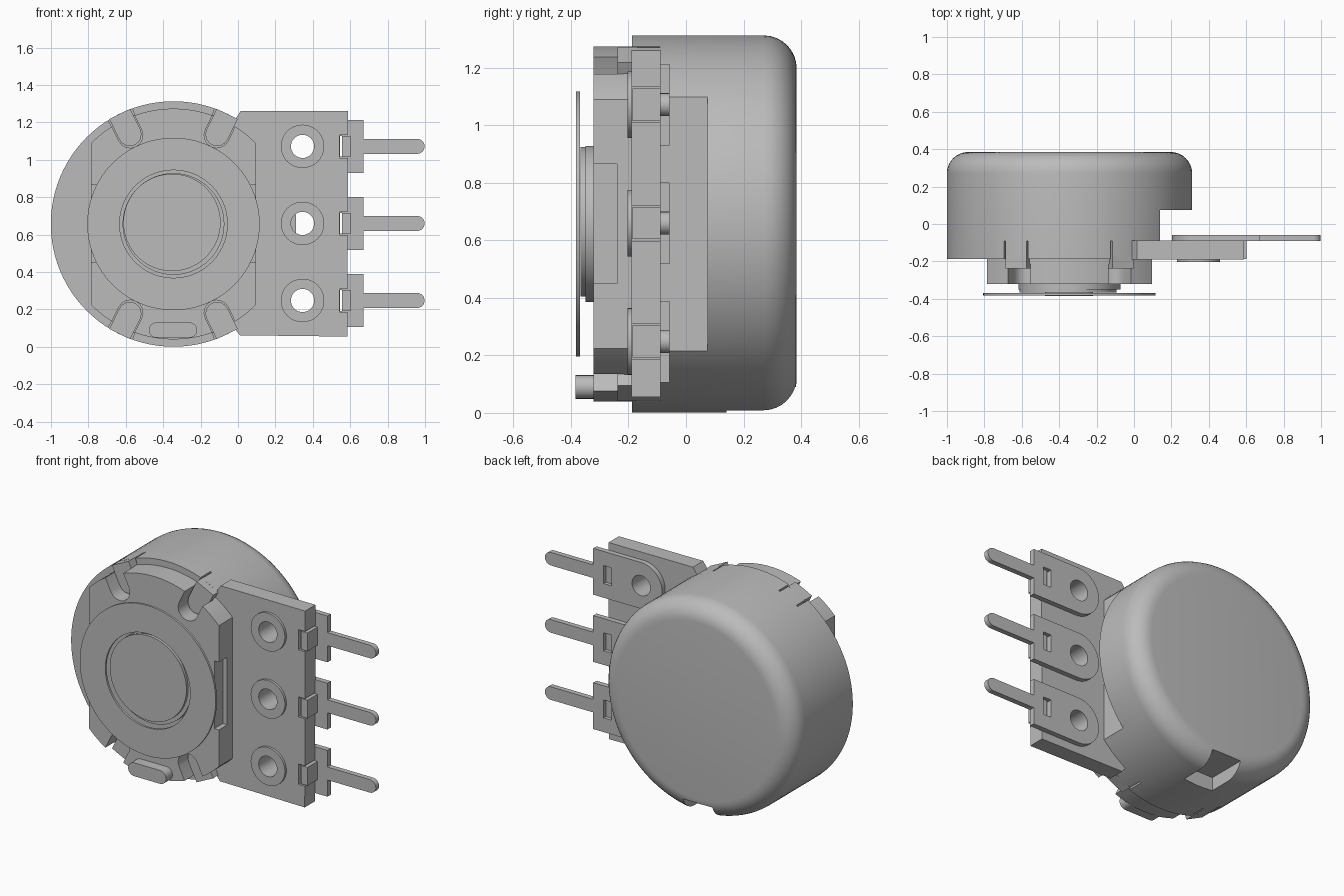
import bpy, bmesh
from math import sin, cos, pi, radians, sqrt

if "Cube" in bpy.data.objects:
    bpy.data.objects.remove(bpy.data.objects["Cube"])

metal = bpy.data.materials.new("plain grey")
metal.use_nodes = True
GREY = (0.5, 0.5, 0.5, 1)
metal.diffuse_color = GREY
metal.node_tree.nodes["Principled BSDF"].inputs["Base Color"].default_value = GREY

CX, CZ, R = -0.345, 0.657, 0.656      # axis and radius of the can
FRONT, BACK = -0.187, 0.385           # can front and back
ROWS = (0.248, 0.66, 1.072)           # terminal heights


def arc(cx, cz, r, a0=0, a1=360, n=72):
    """Points on an arc in the xz plane; a full circle omits the repeat."""
    steps = n if a1 - a0 == 360 else n - 1
    return [(cx + r * cos(radians(a0 + (a1 - a0) * i / steps)),
             cz + r * sin(radians(a0 + (a1 - a0) * i / steps))) for i in range(n)]


def rect(x0, x1, z0, z1):
    return [(x0, z0), (x1, z0), (x1, z1), (x0, z1)]


def radial(angle, r0, r1, w):
    """Strip pointing outwards from the can axis, rounded at its inner end."""
    h = w / 2
    local = [(r1, -h), (r1, h)] + arc(r0 + h, 0, h, 90, 270, 9)
    c, s = cos(radians(angle)), sin(radians(angle))
    return [(CX + u * c - v * s, CZ + u * s + v * c) for u, v in local]


def prism(name, pts, y0, y1, round_back=0):
    """Extrude an xz outline from y0 to y1, with an optional rounded back edge."""
    bm = bmesh.new()
    front = bm.faces.new([bm.verts.new((x, y0, z)) for x, z in pts])
    out = bmesh.ops.extrude_face_region(bm, geom=[front])
    new = [v for v in out["geom"] if isinstance(v, bmesh.types.BMVert)]
    bmesh.ops.translate(bm, verts=new, vec=(0, y1 - y0, 0))
    bmesh.ops.recalc_face_normals(bm, faces=bm.faces)
    if round_back:
        rim = [e for e in bm.edges if all(v in new for v in e.verts)]
        bmesh.ops.bevel(bm, geom=rim, offset=round_back, segments=8,
                        profile=0.5, affect='EDGES')
    mesh = bpy.data.meshes.new(name)
    bm.to_mesh(mesh)
    bm.free()
    mesh.materials.append(metal)
    ob = bpy.data.objects.new(name, mesh)
    bpy.context.collection.objects.link(ob)
    return ob


def finish(ob, cutters=()):
    """Cut the part, then smooth its curved faces."""
    for c in cutters:
        c.hide_render = True
        mod = ob.modifiers.new("cut", 'BOOLEAN')
        mod.operation, mod.solver, mod.object = 'DIFFERENCE', 'EXACT', c
    if cutters:
        graph = bpy.context.evaluated_depsgraph_get()
        ob.data = bpy.data.meshes.new_from_object(ob.evaluated_get(graph))
        ob.modifiers.clear()
        for c in cutters:
            bpy.data.objects.remove(c)
    bpy.ops.object.select_all(action='DESELECT')
    ob.select_set(True)
    bpy.context.view_layer.objects.active = ob
    bpy.ops.object.shade_smooth_by_angle(angle=radians(30))
    return ob


# Can: rounded cup, cut flat beside the board, with a stop notch underneath
can = prism("can", arc(CX, CZ, R, n=96), FRONT, BACK, 0.115)
cuts = [prism("flat_cutter", rect(0.14, 0.6, -0.1, 1.5), -0.4, 0.075),
        prism("notch_cutter", rect(CX - 0.1, CX + 0.1, -0.1, 0.09), 0.14, 0.5)]
FINGERS = (64, 116, 244, 296)
for a in FINGERS:
    for side in (-5.9, 5.9):
        cuts.append(prism("slot_cutter", radial(a + side, 0.6, 0.75, 0.01), -0.3, -0.09))
finish(can, cuts)

# Cover plate: disc with flat sides and channels for the bent fingers
PR, HALF = 0.617, 0.44
edge = 180 / pi * 0.7768              # angle where the flats meet the disc
outline = arc(CX, CZ, PR, edge, 180 - edge, 28) + arc(CX, CZ, PR, 180 + edge, 360 - edge, 28)
plate = prism("cover_plate", outline, -0.322, -0.18)
cuts = [prism("channel_cutter", radial(a, 0.46, 0.8, 0.135), -0.5, -0.215) for a in FINGERS]
for s in (-1, 1):
    x0, x1 = sorted((CX + s * (HALF - 0.03), CX + s * 0.6))
    cuts.append(prism("side_cutter", rect(x0, x1, 0.45, 0.865), -0.5, -0.24))
finish(plate, cuts)
for i, a in enumerate(FINGERS):
    finish(prism(f"can_finger_{i + 1}", radial(a, 0.47, 0.655, 0.125), -0.238, -0.17))

# Bushing stub, loose washer and locating peg
finish(prism("bushing", arc(CX, CZ, 0.272), -0.35, -0.3))
finish(prism("bushing_face", arc(CX - 0.008, CZ + 0.008, 0.26), -0.367, -0.34))
finish(prism("washer", arc(CX, CZ, 0.461, n=96), -0.382, -0.369),
       [prism("washer_cutter", arc(CX, CZ, 0.288), -0.5, -0.3)])
peg = arc(-0.26, 0.09, 0.041, -90, 90, 12) + arc(-0.435, 0.09, 0.041, 90, 270, 12)
finish(prism("locating_peg", peg, -0.385, -0.3))

# Terminal board with eyelet holes and edge notches
board = prism("terminal_board", [(0.01, 0.062), (0.585, 0.055), (0.588, 1.26), (0.015, 1.262),
                                 (-0.02, 1.21), (-0.02, 0.1)], -0.189, -0.089)
cuts = []
for z in ROWS:
    cuts.append(prism("hole_cutter", arc(0.345, z, 0.062, n=32), -0.5, 0.2))
    cuts.append(prism("edge_cutter", rect(0.542, 0.7, z - 0.062, z + 0.062), -0.5, 0.2))
finish(board, cuts)

# Terminals: rounded lug, pin, bent tab and eyelet on each row
for i, z in enumerate(ROWS):
    n = i + 1
    lug = [(0.67, z - 0.142), (0.67, z - 0.04)] + arc(0.958, z, 0.04, -90, 90, 12)
    lug += [(0.67, z + 0.04), (0.67, z + 0.142)] + arc(0.345, z, 0.142, 90, 270, 24)
    finish(prism(f"terminal_{n}", lug, -0.09, -0.058),
           [prism("hole_cutter", arc(0.345, z, 0.062, n=32), -0.5, 0.2),
            prism("window_cutter", rect(0.545, 0.6, z - 0.055, z + 0.055), -0.5, 0.2)])
    finish(prism(f"terminal_tab_{n}", rect(0.557, 0.602, z - 0.056, z + 0.056), -0.186, -0.08))
    finish(prism(f"eyelet_{n}", arc(0.345, z, 0.116, n=40), -0.204, -0.18),
           [prism("hole_cutter", arc(0.345, z, 0.062, n=32), -0.5, 0.2)])
